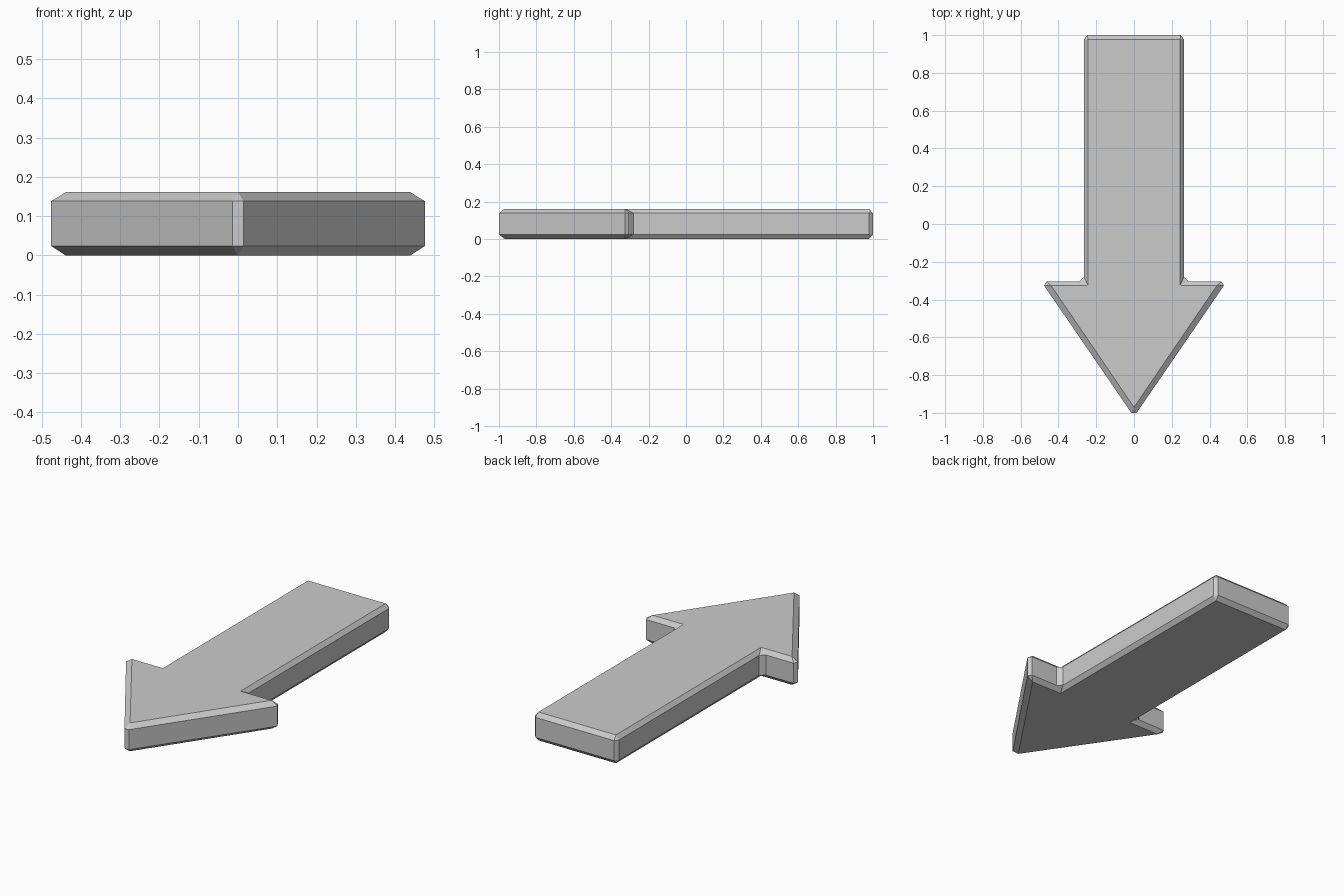
import bpy, bmesh

default = bpy.data.objects.get("Cube")
if default:
    bpy.data.objects.remove(default)

Z_BOTTOM, Z_LOW, Z_HIGH, Z_TOP = 0.0, 0.024, 0.138, 0.161

# Half outline, tail to tip: (cap corner, first wall point, second wall point)
half = [
    ((0.244, 0.978), (0.247, 1.0), (0.264, 0.979)),           # tail corner
    ((0.244, -0.326), (0.264, -0.28), (0.289, -0.304)),       # notch
    ((0.439, -0.326), (0.463, -0.304), (0.476, -0.326)),      # barb
]
tip = ((0, -0.97), (0.014, -1.0), (-0.014, -1.0))


def flip(p):
    return (-p[0], p[1])


# Mirror the half outline to close the arrow
corners = half + [tip] + [(flip(c), flip(b), flip(a)) for c, a, b in reversed(half)]

bm = bmesh.new()


def ring(z_wall, z_cap):
    """Vertices of one side: a cap point and two wall points per corner."""
    return [(bm.verts.new((*c, z_cap)),
             bm.verts.new((*a, z_wall)),
             bm.verts.new((*b, z_wall))) for c, a, b in corners]


top = ring(Z_HIGH, Z_TOP)
bottom = ring(Z_LOW, Z_BOTTOM)

for side in (top, bottom):
    bm.faces.new([c for c, a, b in side])                     # flat cap
    for i, (c, a, b) in enumerate(side):
        c2, a2, _ = side[(i + 1) % len(side)]
        bm.faces.new((c, a, b))                               # corner bevel
        bm.faces.new((c, b, a2, c2))                          # edge bevel

# Upright walls between the two sides
upper = [v for corner in top for v in corner[1:]]
lower = [v for corner in bottom for v in corner[1:]]
for i in range(len(upper)):
    j = (i + 1) % len(upper)
    bm.faces.new((upper[i], upper[j], lower[j], lower[i]))

bmesh.ops.recalc_face_normals(bm, faces=bm.faces)
mesh = bpy.data.meshes.new("arrow")
bm.to_mesh(mesh)
bm.free()

# Single grey material
grey = bpy.data.materials.new("light_grey")
grey.use_nodes = True
colour = (0.6, 0.6, 0.6, 1)
grey.diffuse_color = colour
grey.node_tree.nodes["Principled BSDF"].inputs["Base Color"].default_value = colour
mesh.materials.append(grey)

arrow = bpy.data.objects.new("arrow", mesh)
bpy.context.collection.objects.link(arrow)
